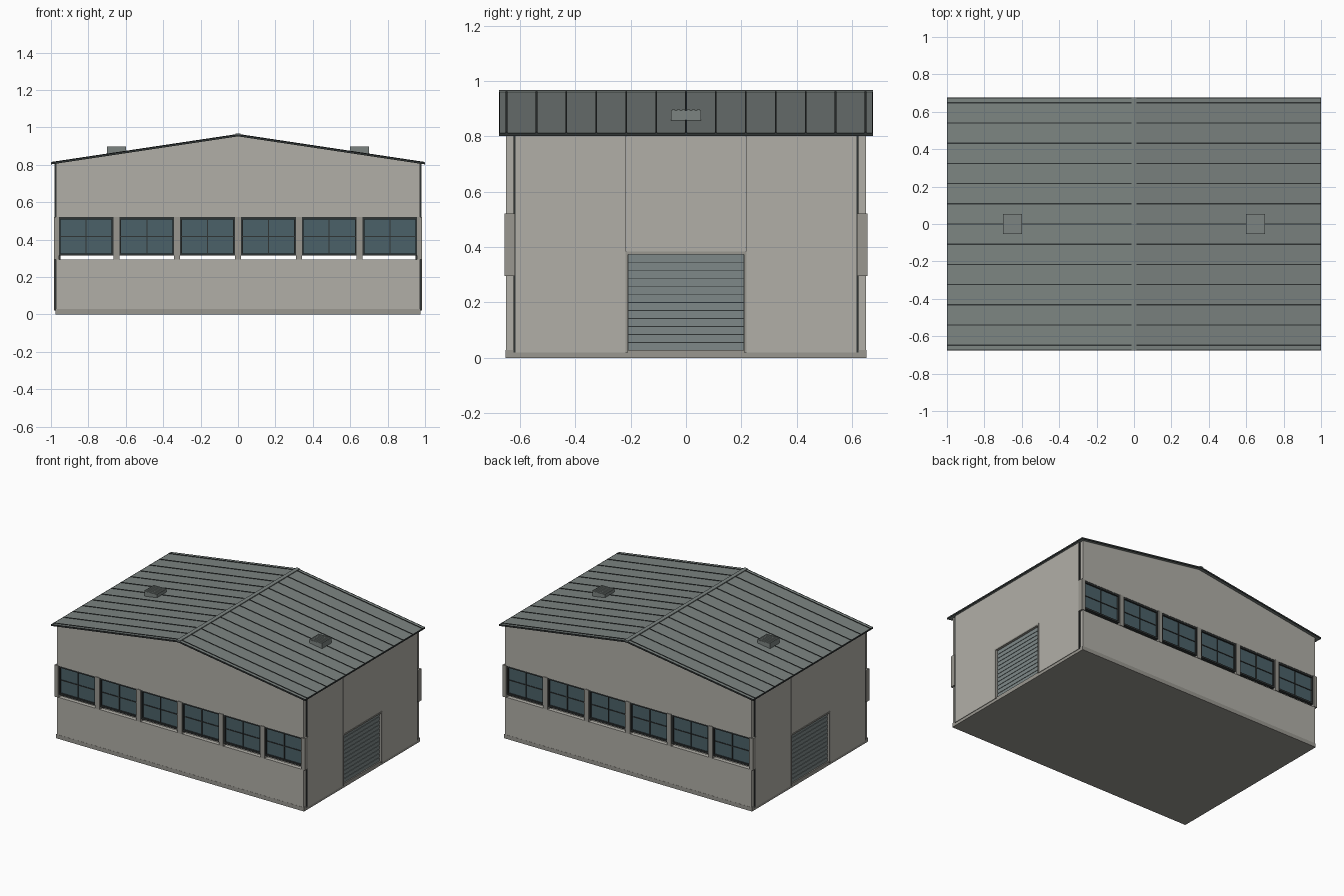
import bpy, bmesh, math

if "Cube" in bpy.data.objects:
    bpy.data.objects.remove(bpy.data.objects["Cube"])


def mat(name, r, g, b):
    m = bpy.data.materials.new(name)
    m.diffuse_color = (r, g, b, 1)
    m.use_nodes = True
    m.node_tree.nodes["Principled BSDF"].inputs["Base Color"].default_value = m.diffuse_color
    return m


WALL = mat("wall_paint", 0.44, 0.43, 0.39)
TRIM = mat("trim_paint", 0.32, 0.31, 0.28)
ROOF = mat("roof_metal", 0.20, 0.23, 0.22)
DOOR = mat("door_metal", 0.21, 0.25, 0.25)
DARK = mat("dark_metal", 0.03, 0.035, 0.035)
GLASS = mat("window_glass", 0.07, 0.12, 0.14)


def finish(name, bm, m):
    bmesh.ops.recalc_face_normals(bm, faces=bm.faces)
    me = bpy.data.meshes.new(name)
    bm.to_mesh(me)
    bm.free()
    me.materials.append(m)
    ob = bpy.data.objects.new(name, me)
    bpy.context.collection.objects.link(ob)
    return ob


def boxes(name, spans, m):
    """One object from boxes given as (x0, x1, y0, y1, z0, z1)."""
    bm = bmesh.new()
    for x0, x1, y0, y1, z0, z1 in spans:
        vs = bmesh.ops.create_cube(bm, size=1)["verts"]
        for v in vs:
            v.co = (x1 if v.co.x > 0 else x0,
                    y1 if v.co.y > 0 else y0,
                    z1 if v.co.z > 0 else z0)
    return finish(name, bm, m)


def prisms(name, profile, y_spans, m):
    """Extrude an x-z profile along each y span."""
    bm = bmesh.new()
    for y0, y1 in y_spans:
        f = bm.faces.new([bm.verts.new((x, y0, z)) for x, z in profile])
        ext = bmesh.ops.extrude_face_region(bm, geom=[f])["geom"]
        for v in ext:
            if isinstance(v, bmesh.types.BMVert):
                v.co.y = y1
    return finish(name, bm, m)


def turned(ob):
    """Copy of a part on the opposite side of the building."""
    c = ob.copy()
    c.name = ob.name + "_opposite"
    c.rotation_euler.z = math.pi
    bpy.context.collection.objects.link(c)


def roof_z(x):
    return 0.962 - 0.15 * abs(x)


# base slab
boxes("base_slab", [(-0.976, 0.976, -0.651, 0.651, 0, 0.028)], TRIM)

# window wall: lower panel, gable panel and posts
parts = []
parts.append(boxes("lower_wall", [(-0.972, 0.972, -0.65, -0.62, 0.02, 0.295)], WALL))
gable = [(-0.972, 0.52), (0.972, 0.52), (0.972, roof_z(0.972) - 0.008),
         (0, roof_z(0) - 0.008), (-0.972, roof_z(0.972) - 0.008)]
parts.append(prisms("gable_wall", gable, [(-0.65, -0.62)], WALL))
posts = [(i * 0.325 - 0.016, i * 0.325 + 0.016, -0.655, -0.618, 0.295, 0.522)
         for i in range(-2, 3)]
posts += [(-0.985, -0.957, -0.655, -0.618, 0.295, 0.522),
          (0.957, 0.985, -0.655, -0.618, 0.295, 0.522)]
parts.append(boxes("window_posts", posts, TRIM))

# six windows: glass, frames and glazing bars
glass, frames = [], []
for i in range(6):
    c = -0.8125 + 0.325 * i
    a, b = c - 0.147, c + 0.147
    glass.append((a, b, -0.637, -0.630, 0.317, 0.52))
    for x0, x1, z0, z1 in [(a, b, 0.314, 0.326), (a, b, 0.508, 0.52),
                           (a, a + 0.01, 0.326, 0.508), (b - 0.01, b, 0.326, 0.508)]:
        frames.append((x0, x1, -0.648, -0.626, z0, z1))
    frames.append((c - 0.003, c + 0.003, -0.642, -0.628, 0.326, 0.508))
    frames.append((a + 0.01, b - 0.01, -0.641, -0.628, 0.414, 0.420))
parts.append(boxes("window_glass", glass, GLASS))
parts.append(boxes("window_frames", frames, DARK))

# door wall: two side panels and the panel above the door
top = roof_z(0.98) - 0.008
parts.append(boxes("side_wall", [
    (0.955, 0.98, -0.616, -0.217, 0.02, top),
    (0.955, 0.98, 0.217, 0.616, 0.02, top),
    (0.955, 0.98, -0.2155, 0.2155, 0.38, top)], WALL))
parts.append(boxes("corner_strips", [
    (0.966, 0.979, s * 0.619 - 0.004, s * 0.619 + 0.004, 0.02, top)
    for s in (-1, 1)], DARK))

# roller door with slats and its surround
pitch = 0.348 / 12
slats = [(0.957, 0.967, -0.208, 0.208, 0.028 + i * pitch, 0.028 + (i + 1) * pitch - 0.003)
         for i in range(12)]
parts.append(boxes("roller_door_slats", slats, DOOR))
parts.append(boxes("roller_door_backing", [(0.950, 0.962, -0.21, 0.21, 0.026, 0.378)], DARK))
parts.append(boxes("door_surround", [
    (0.955, 0.983, -0.219, -0.209, 0.02, 0.384),
    (0.955, 0.983, 0.209, 0.219, 0.02, 0.384),
    (0.955, 0.983, -0.209, 0.209, 0.374, 0.384)], TRIM))

# roof vent with louvre ridges on top
parts.append(boxes("roof_vent", [(0.60, 0.70, -0.054, 0.054, 0.85, 0.894)] + [
    (0.60, 0.70, -0.051 + i * 0.018, -0.039 + i * 0.018, 0.894, 0.897)
    for i in range(6)], ROOF))

for p in parts:
    turned(p)


# roof sheets, seams, edge trim and ridge cap
def slope_band(half, lo, hi):
    return [(-half, roof_z(half) + lo), (0, roof_z(0) + lo), (half, roof_z(half) + lo),
            (half, roof_z(half) + hi), (0, roof_z(0) + hi), (-half, roof_z(half) + hi)]


prisms("roof_sheets", slope_band(0.998, -0.008, 0), [(-0.672, 0.672)], ROOF)
prisms("roof_seams", slope_band(0.998, -0.001, 0.003),
       [(i * 0.108 - 0.003, i * 0.108 + 0.003) for i in range(-6, 7)], DARK)
prisms("verge_trim", slope_band(1.0, -0.010, 0.001),
       [(-0.675, -0.672), (0.672, 0.675)], DARK)
ez = roof_z(1.0)
boxes("eave_trim", [(s * 0.999 - 0.001, s * 0.999 + 0.001, -0.672, 0.672, ez - 0.010, ez + 0.001)
                    for s in (-1, 1)], DARK)
prisms("ridge_cap", slope_band(0.014, -0.002, 0.006), [(-0.675, 0.675)], ROOF)
